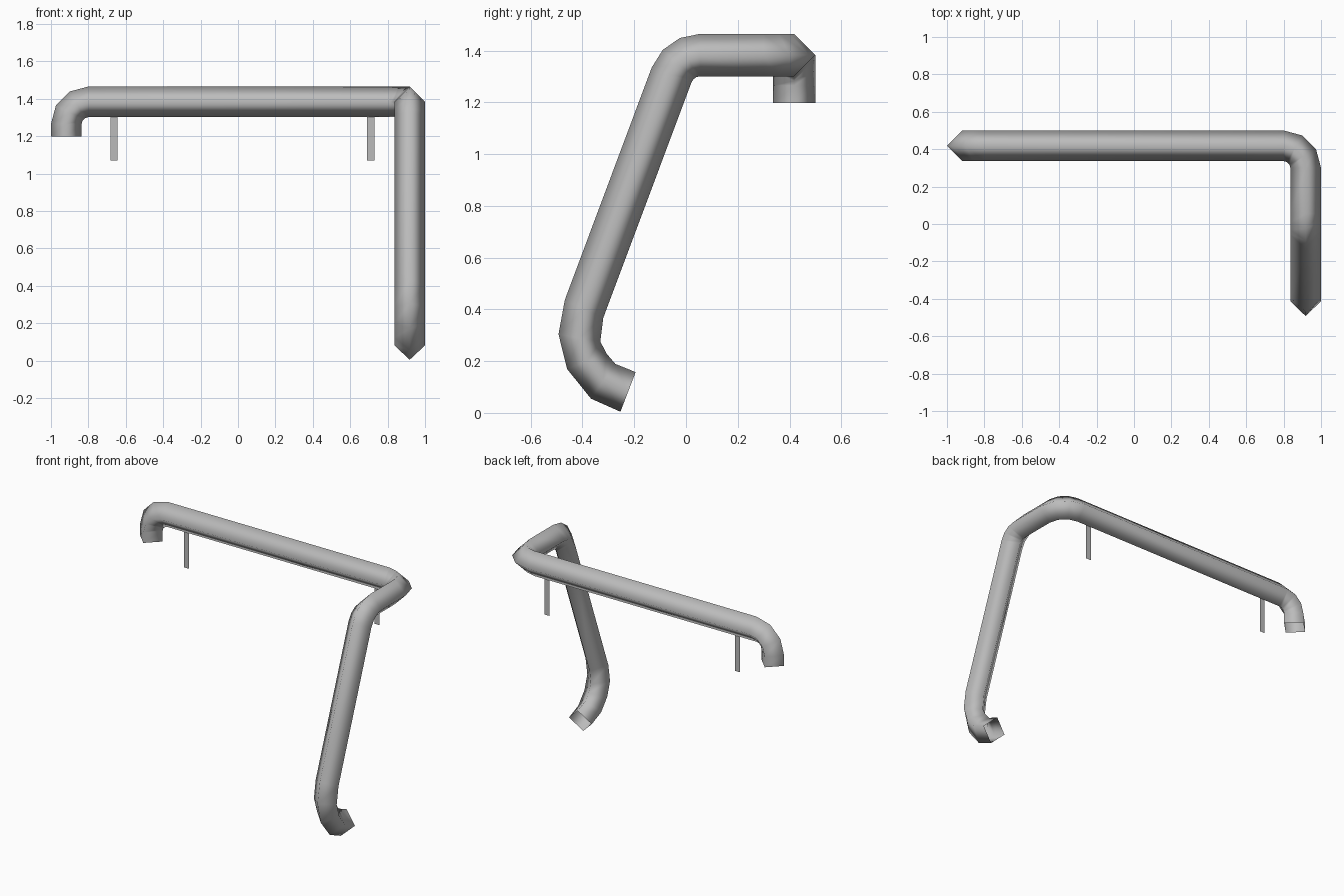
import bpy, bmesh
from math import sin, cos, radians
from mathutils import Vector

cube = bpy.data.objects.get("Cube")
if cube:
    bpy.data.objects.remove(cube, do_unlink=True)

metal = bpy.data.materials.new("grey_metal")
metal.use_nodes = True
colour = (0.5, 0.5, 0.5, 1)
metal.diffuse_color = colour
metal.node_tree.nodes["Principled BSDF"].inputs["Base Color"].default_value = colour

X, Y, Z = Vector((1, 0, 0)), Vector((0, 1, 0)), Vector((0, 0, 1))
RADIUS = 0.082
BEND = 0.118
SIDE, BACK, TOP = 0.918, 0.418, 1.383


def make_object(name, bm):
    mesh = bpy.data.meshes.new(name)
    bm.to_mesh(mesh)
    bm.free()
    mesh.materials.append(metal)
    obj = bpy.data.objects.new(name, mesh)
    bpy.context.collection.objects.link(obj)
    return obj


def bend(start, heading, toward, angle, steps=3):
    """Stations (centre, direction) along an arc turning from heading to toward."""
    stations = []
    for i in range(steps + 1):
        a = radians(angle) * i / steps
        centre = start + BEND * (heading * sin(a) + toward * (1 - cos(a)))
        stations.append((centre, heading * cos(a) + toward * sin(a)))
    return stations


# Path of the pipe: left end, rear rail, corner, side rail, leg, foot
path = [(Vector((-SIDE, BACK, 1.197)), Z)]
path += bend(Vector((-SIDE, BACK, TOP - BEND)), Z, X, 90)
path += bend(Vector((SIDE - BEND, BACK, TOP)), X, -Y, 90)
path += bend(Vector((SIDE, 0.055, TOP)), -Y, -Z, 69.6)
for y, z, tilt in [(-0.394, 0.402, -25), (-0.412, 0.290, -10), (-0.383, 0.199, 21),
                   (-0.320, 0.122, 55), (-0.224, 0.081, 69)]:
    t = radians(tilt)
    path.append((Vector((SIDE, y, z)), Y * sin(t) - Z * cos(t)))

# Four-sided open pipe swept along the path
bm = bmesh.new()
u, v, last = X.copy(), Y.copy(), Z
rings = []
for centre, direction in path:
    turn = last.rotation_difference(direction)
    u, v, last = turn @ u, turn @ v, direction
    rings.append([bm.verts.new(centre + RADIUS * d) for d in (u, v, -u, -v)])
for a, b in zip(rings, rings[1:]):
    for i in range(4):
        j = (i + 1) % 4
        bm.faces.new((a[i], a[j], b[j], b[i])).smooth = True
make_object("bent_pipe", bm)

# Flat hanging tabs below the rear rail
for name, x in (("right_tab", -0.664), ("left_tab", 0.710)):
    bm = bmesh.new()
    corners = [(-0.019, 1.07), (0.019, 1.07), (0.019, 1.303), (-0.019, 1.303)]
    bm.faces.new([bm.verts.new((x + dx, BACK, z)) for dx, z in corners])
    make_object(name, bm)
